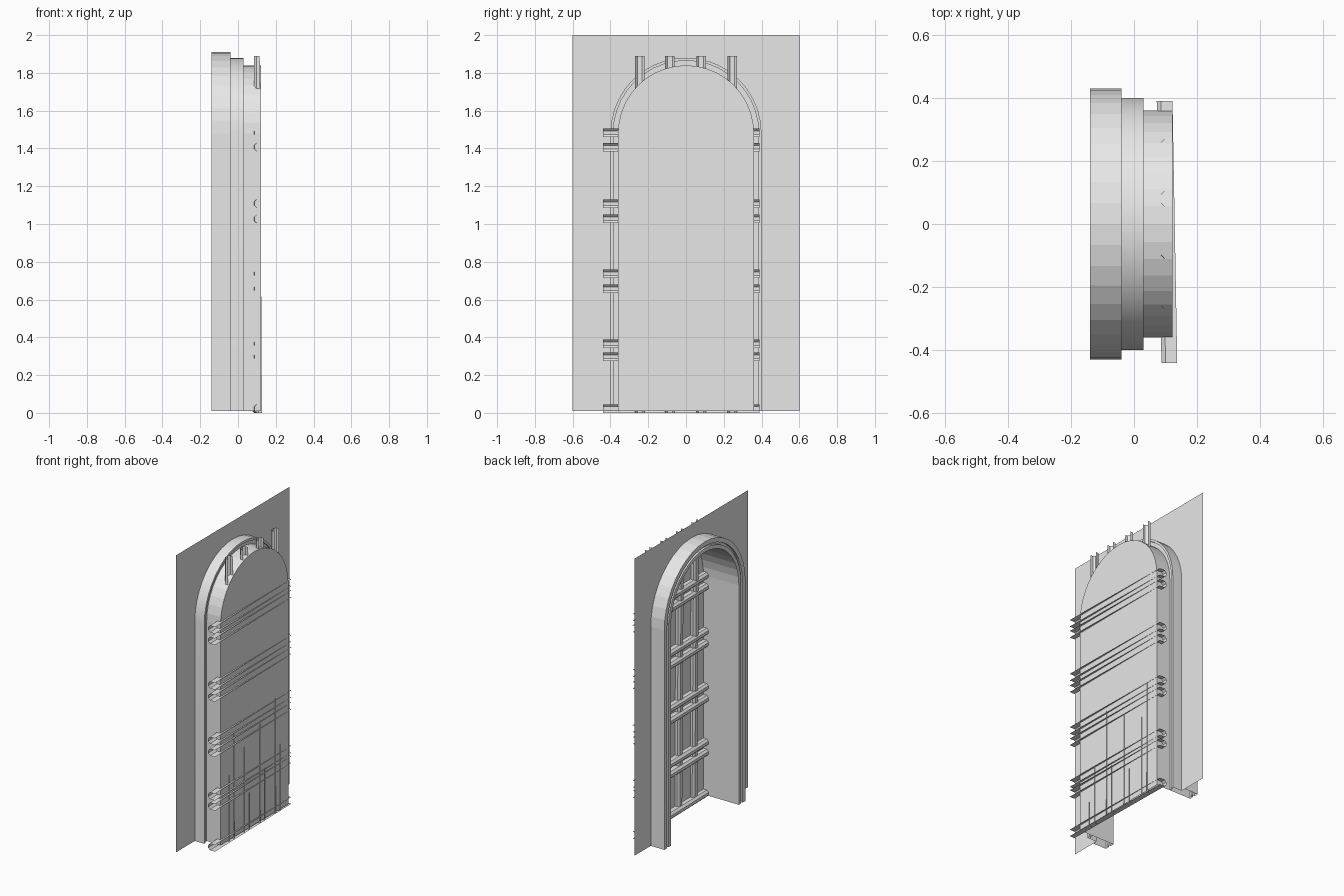
import bpy, bmesh, math
from mathutils import Vector

cube = bpy.data.objects.get("Cube")
if cube:
    bpy.data.objects.remove(cube)

SPRING, BASE, SEGMENTS = 1.48, 0.01, 20

stone = bpy.data.materials.new("plain_grey")
stone.use_nodes = True
stone.diffuse_color = (0.8, 0.8, 0.8, 1)
stone.node_tree.nodes["Principled BSDF"].inputs["Base Color"].default_value = (0.8, 0.8, 0.8, 1)


def finish(name, bm):
    mesh = bpy.data.meshes.new(name)
    bm.to_mesh(mesh)
    bm.free()
    mesh.materials.append(stone)
    obj = bpy.data.objects.new(name, mesh)
    bpy.context.collection.objects.link(obj)
    return obj


def arch(x, r):
    """Points of an arch outline, from one foot over the crown to the other."""
    pts = [Vector((x, -r, BASE))]
    for i in range(SEGMENTS + 1):
        a = math.pi * i / SEGMENTS
        pts.append(Vector((x, -r * math.cos(a), SPRING + r * math.sin(a))))
    pts.append(Vector((x, r, BASE)))
    return pts


def sheet(name, rows):
    """Skin a list of equally long point rows."""
    bm = bmesh.new()
    grid = [[bm.verts.new(p) for p in row] for row in rows]
    for a, b in zip(grid, grid[1:]):
        for i in range(len(a) - 1):
            bm.faces.new((a[i], a[i + 1], b[i + 1], b[i]))
    return finish(name, bm)


def moulding(name, profile):
    return sheet(name, [arch(x, r) for x, r in profile])


def channel(name, start, end, across, width, depth, chamfer):
    """Open-backed bar with a chamfered face towards -x."""
    start, end, across = Vector(start), Vector(end), Vector(across)
    h = width / 2
    profile = [(-h, 0), (-h, depth - chamfer), (chamfer - h, depth)]
    profile += [(-u, d) for u, d in reversed(profile)]
    return sheet(name, [[p + across * u - Vector((d, 0, 0)) for p in (start, end)]
                        for u, d in profile])


# Wall sheet with the arched opening cut out
opening = arch(-0.04, 0.40)
border = []
for i, p in enumerate(opening):
    if p.z <= SPRING + 0.001:
        border.append(Vector((-0.04, math.copysign(0.6, p.y), p.z)))
    else:
        dy, dz = p.y, p.z - SPRING
        k = min(0.6 / max(abs(dy), 1e-6), (2 - SPRING) / dz)
        border.append(Vector((-0.04, dy * k, SPRING + dz * k)))
wall = sheet("wall", [opening, border])
bm = bmesh.new()
bm.from_mesh(wall.data)
# Fill the two upper corners left between the side and top rays
for side in (-1, 1):
    edge = [v for v in bm.verts if abs(v.co.y - side * 0.6) < 1e-4]
    top = [v for v in bm.verts if abs(v.co.z - 2) < 1e-4 and v.co.y * side > 0]
    a = max(edge, key=lambda v: v.co.z)
    b = max(top, key=lambda v: v.co.y * side)
    if a is not b:
        bm.faces.new((a, bm.verts.new((-0.04, side * 0.6, 2)), b))
bm.to_mesh(wall.data)
bm.free()

# Stepped arch mouldings and reveal
moulding("front_casing", [(-0.04, 0.43), (-0.14, 0.43), (-0.14, 0.40),
                          (-0.125, 0.40), (-0.125, 0.385), (-0.14, 0.385), (-0.14, 0.36)])
trim = moulding("middle_trim", [(-0.04, 0.40), (0.03, 0.40), (0.03, 0.385),
                                (0.02, 0.385), (0.02, 0.36)])
moulding("reveal", [(-0.14, 0.36), (0.122, 0.36)])

# Closed panel at the back of the opening
bm = bmesh.new()
bm.faces.new([bm.verts.new(p) for p in arch(0.122, 0.36)])
finish("back_panel", bm)

# Horizontal bars: four pairs and a sill bar
for i, z in enumerate((0.023, 0.297, 0.366, 0.657, 0.737, 1.027, 1.108, 1.407, 1.483)):
    channel(f"cross_bar_{i + 1}", (0.137, -0.44, z), (0.122, 0.39, z),
            (0, 0, 1), 0.045, 0.05, 0.013)

# Upright bars, leaning slightly
for i, y in enumerate((-0.245, -0.085, 0.08, 0.245)):
    channel(f"upright_bar_{i + 1}", (0.127, y, 0), (0.115, y, 1.89),
            (0, 1, 0), 0.05, 0.03, 0.012)

# Smooth the curved trim only
bpy.ops.object.select_all(action="DESELECT")
trim.select_set(True)
bpy.context.view_layer.objects.active = trim
bpy.ops.object.shade_smooth_by_angle(angle=math.radians(30))
